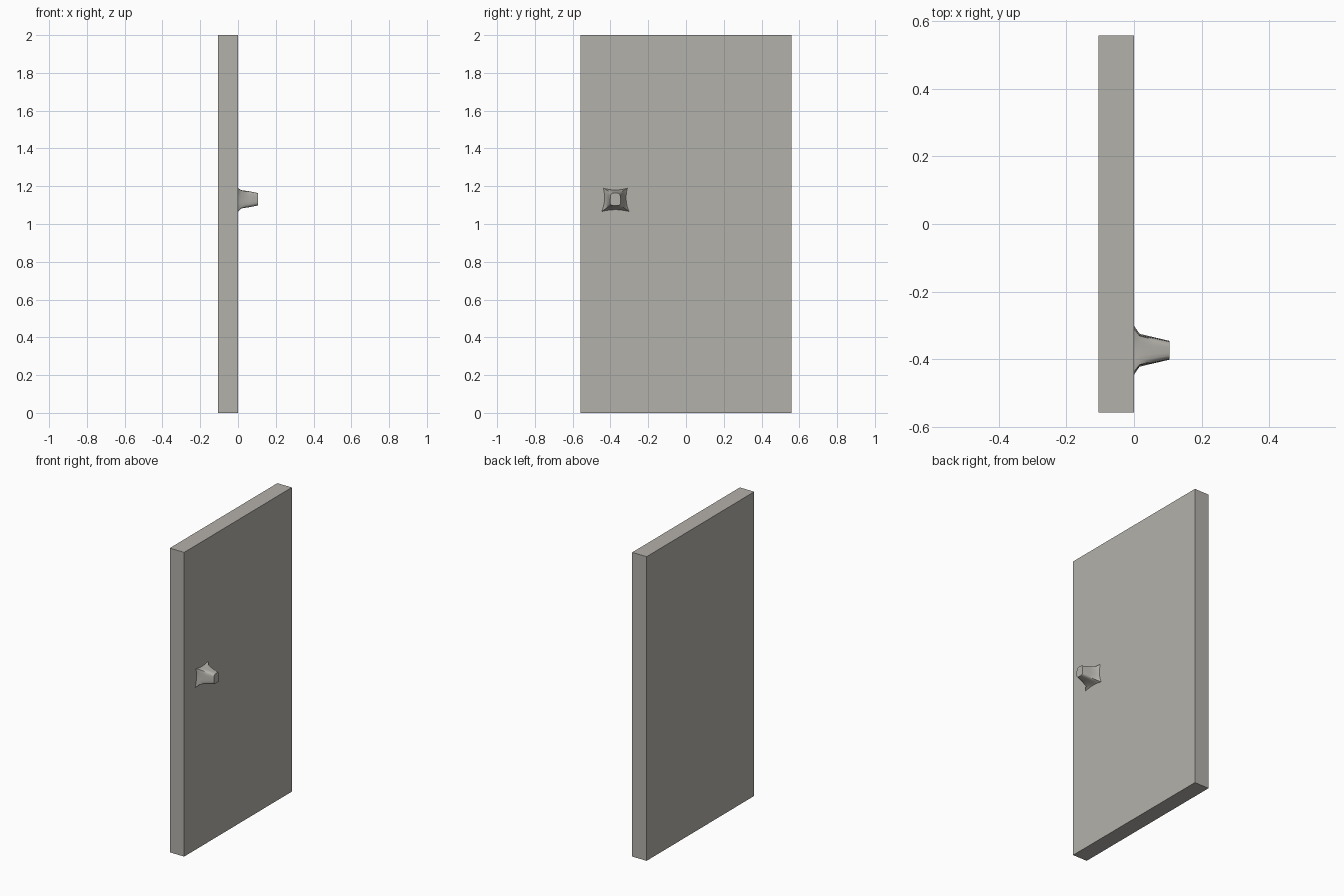
import bpy, bmesh, math

if "Cube" in bpy.data.objects:
    bpy.data.objects.remove(bpy.data.objects["Cube"])

mat = bpy.data.materials.new("warm grey")
mat.diffuse_color = (0.456, 0.44, 0.402, 1)
mat.use_nodes = True
mat.node_tree.nodes["Principled BSDF"].inputs["Base Color"].default_value = mat.diffuse_color


def finish(bm, name):
    bmesh.ops.recalc_face_normals(bm, faces=bm.faces)
    mesh = bpy.data.meshes.new(name)
    bm.to_mesh(mesh)
    bm.free()
    mesh.materials.append(mat)
    obj = bpy.data.objects.new(name, mesh)
    bpy.context.collection.objects.link(obj)
    return obj


# Door slab
bm = bmesh.new()
bmesh.ops.create_cube(bm, size=1)
for v in bm.verts:
    v.co = ((v.co.x - 0.5) * 0.105, v.co.y * 1.118, (v.co.z + 0.5) * 2)
finish(bm, "door_panel")

# Door knob: square sections lofted outward, pinched sides at the base
STEPS = 6
# x, half width, half height, side pinch, corner rounding, centre z
sections = [
    (0.0, 0.0725, 0.062, 0.16, 0.0, 1.128),
    (0.017, 0.052, 0.051, 0.06, 0.08, 1.131),
    (0.06, 0.040, 0.042, 0.0, 0.12, 1.131),
    (0.105, 0.029, 0.033, 0.0, 0.16, 1.131),
]
bm = bmesh.new()
rings = []
for x, hw, hh, pinch, rnd, cz in sections:
    ring = []
    for side in range(4):
        for i in range(STEPS):
            t = -1 + 2 * i / STEPS
            k = 1 - pinch * (1 - t * t) - rnd * t ** 4
            u, w = k, t * (1 - rnd * t ** 4)
            a = side * math.pi / 2
            y = u * math.cos(a) - w * math.sin(a)
            z = u * math.sin(a) + w * math.cos(a)
            taper = 1 - 0.06 * (z + 1)
            ring.append(bm.verts.new((x, -0.374 + hw * y * taper, cz + hh * z)))
    rings.append(ring)
n = len(rings[0])
for a, b in zip(rings, rings[1:]):
    for i in range(n):
        j = (i + 1) % n
        bm.faces.new((a[i], a[j], b[j], b[i]))
bm.faces.new(rings[0])
bm.faces.new(rings[-1])
knob = finish(bm, "door_knob")
bpy.context.view_layer.objects.active = knob
knob.select_set(True)
bpy.ops.object.shade_smooth_by_angle(angle=math.radians(50))
